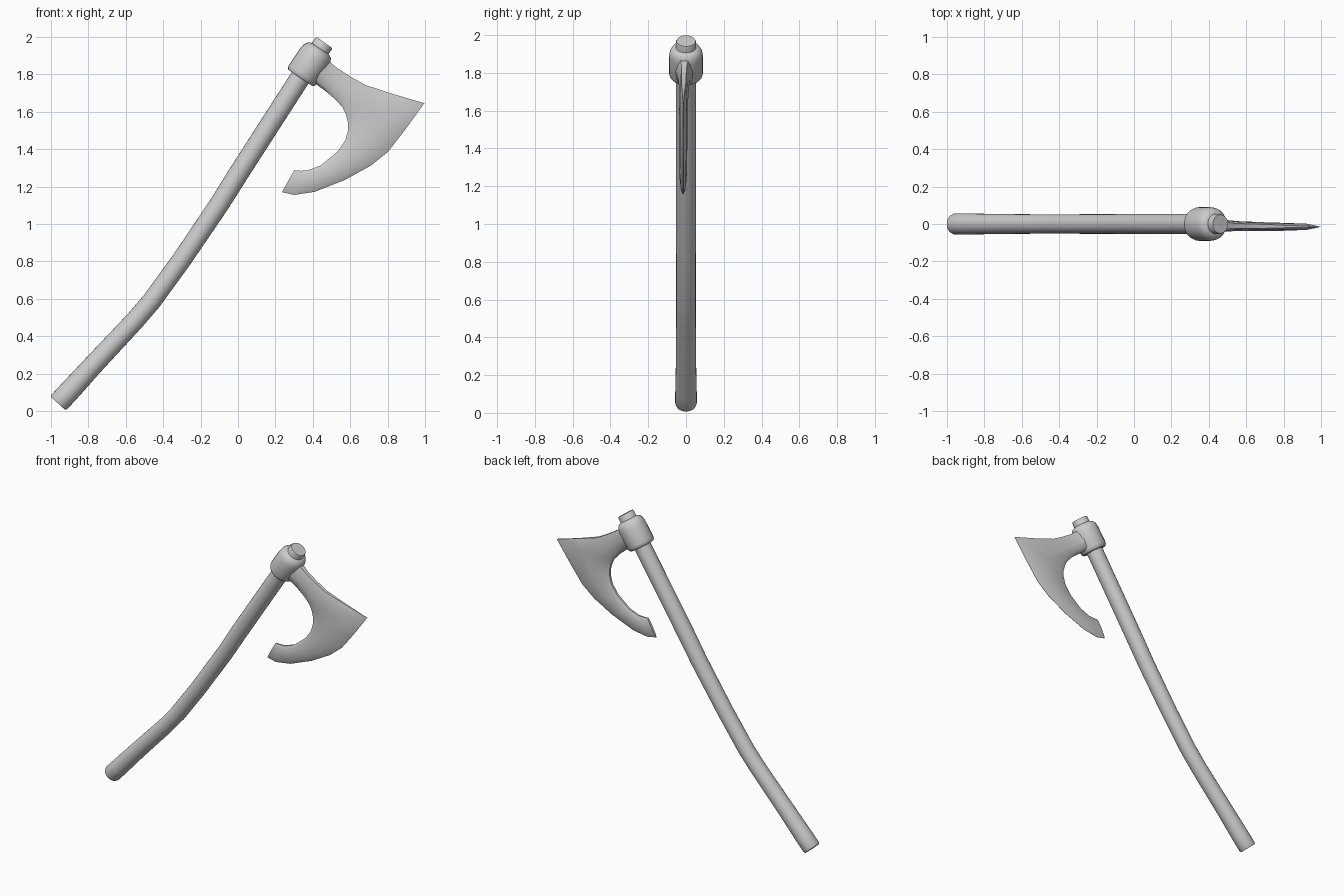
import bpy, bmesh, math
from mathutils import Vector


def finish(name, bm, angle=40):
    bmesh.ops.recalc_face_normals(bm, faces=bm.faces)
    me = bpy.data.meshes.new(name)
    bm.to_mesh(me)
    bm.free()
    me.shade_smooth()
    me.set_sharp_from_angle(angle=math.radians(angle))
    ob = bpy.data.objects.new(name, me)
    bpy.context.collection.objects.link(ob)
    return ob


def skin(bm, rings):
    """Bridge closed vertex rings and cap both ends."""
    rows = [[bm.verts.new(p) for p in r] for r in rings]
    n = len(rows[0])
    for a, b in zip(rows, rows[1:]):
        for i in range(n):
            j = (i + 1) % n
            bm.faces.new((a[i], a[j], b[j], b[i]))
    bm.faces.new(rows[0])
    bm.faces.new(rows[-1][::-1])


def sweep(name, stations, sides=24):
    """Round tube along (x, z, radius) stations in the xz plane."""
    pts = [Vector((x, 0, z)) for x, z, r in stations]
    rings = []
    for k, p in enumerate(pts):
        t = (pts[min(k + 1, len(pts) - 1)] - pts[max(k - 1, 0)]).normalized()
        n = Vector((t.z, 0, -t.x))
        r = stations[k][2]
        rings.append([p + n * r * math.cos(a) + Vector((0, r * math.sin(a), 0))
                      for a in (2 * math.pi * i / sides for i in range(sides))])
    bm = bmesh.new()
    skin(bm, rings)
    return finish(name, bm)


# Curved wooden handle, its top poking out through the collar
sweep("handle", [(-0.961, 0.042, 0.052), (-0.952, 0.052, 0.057), (-0.90, 0.108, 0.057),
                 (-0.77, 0.25, 0.054), (-0.55, 0.485, 0.052), (-0.46, 0.59, 0.052),
                 (-0.30, 0.81, 0.052), (-0.10, 1.105, 0.053), (0.0, 1.265, 0.054),
                 (0.18, 1.545, 0.054), (0.335, 1.785, 0.054), (0.40, 1.88, 0.054),
                 (0.456, 1.962, 0.054), (0.461, 1.969, 0.050)])

# Rounded collar around the handle
axis, mid = Vector((0.56, 0.83)), Vector((0.386, 1.857))
profile = [(-0.094, 0.056), (-0.094, 0.078), (-0.085, 0.086), (-0.07, 0.09), (0.04, 0.09),
           (0.065, 0.086), (0.085, 0.075), (0.095, 0.056)]
sweep("collar", [(*(mid + axis * d), r) for d, r in profile])

# Bearded blade: rows of inner x, z, outer x, z, half thickness
rows = [(0.39, 1.77, 0.455, 1.895, 0.055),
        (0.425, 1.74, 0.49, 1.865, 0.042),
        (0.46, 1.715, 0.53, 1.832, 0.031),
        (0.52, 1.665, 0.60, 1.787, 0.026),
        (0.56, 1.62, 0.68, 1.742, 0.025),
        (0.578, 1.58, 0.83, 1.693, 0.023),
        (0.588, 1.54, 0.995, 1.645, 0.022),
        (0.588, 1.50, 0.89, 1.50, 0.022),
        (0.572, 1.445, 0.80, 1.385, 0.022),
        (0.53, 1.385, 0.71, 1.312, 0.021),
        (0.44, 1.312, 0.57, 1.235, 0.02),
        (0.37, 1.286, 0.41, 1.172, 0.018),
        (0.335, 1.284, 0.30, 1.155, 0.015),
        (0.30, 1.287, 0.235, 1.17, 0.009)]
rings = []
for k, (xi, zi, xo, zo, h) in enumerate(rows):
    edge = 0.45 if k < 5 else (0.25 if k == 5 else 0.04)   # sharp only along the cutting edge
    drift = -0.007 - 0.008 * min(k / 6, 1)
    section = [(0, 0.35), (0.12, 0.85), (0.45, 1.0), (0.82, 0.75), (1, edge)]
    loop = [(t, w) for t, w in section] + [(t, -w) for t, w in reversed(section)]
    rings.append([Vector((xi + (xo - xi) * t, drift + w * h, zi + (zo - zi) * t))
                  for t, w in loop])
bm = bmesh.new()
skin(bm, rings)
finish("blade", bm, 45)
